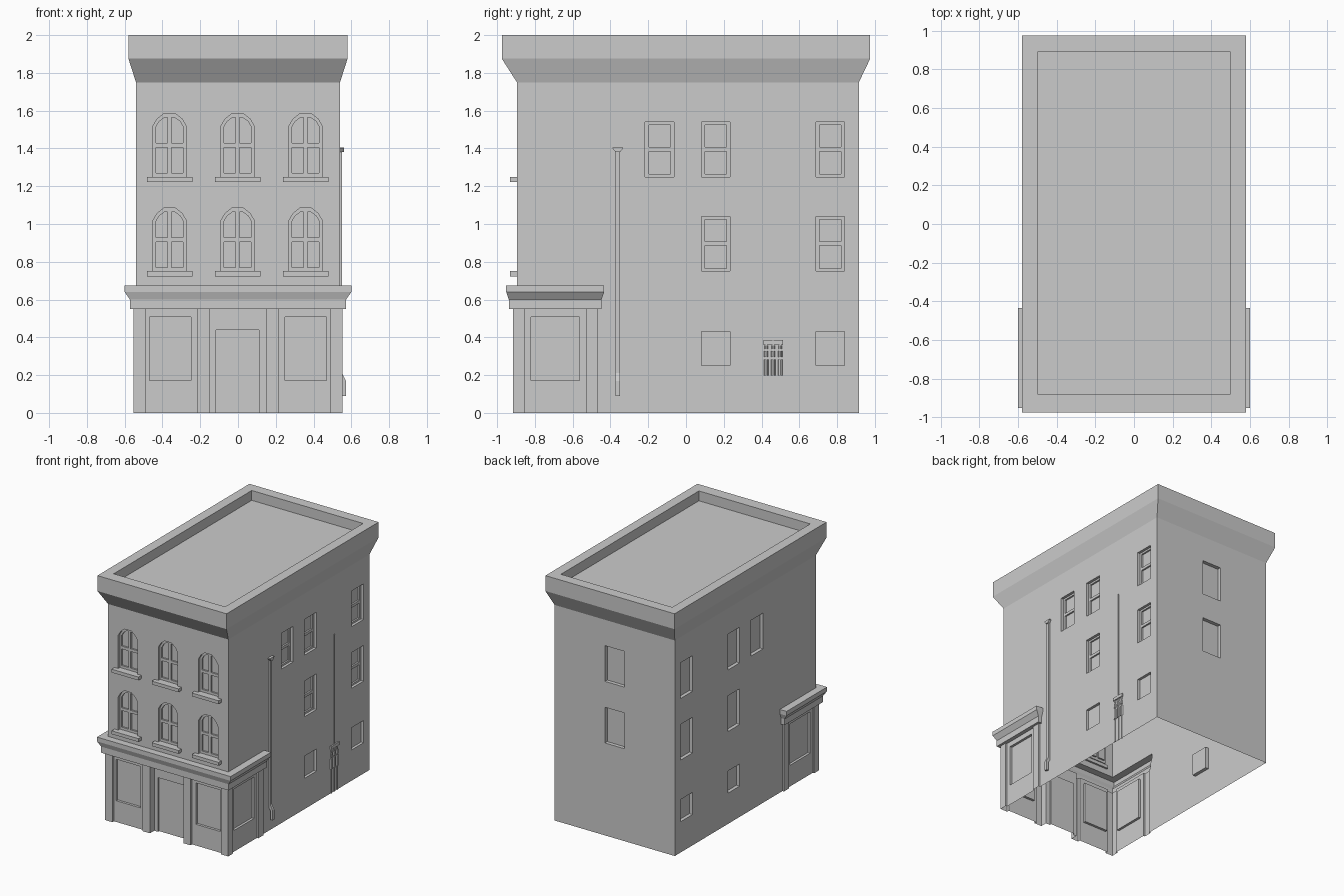
import bpy, bmesh
from mathutils import Matrix

if "Cube" in bpy.data.objects:
    bpy.data.objects.remove(bpy.data.objects["Cube"])


def prism(bm, pts, axis, a, b):
    """Extrude a 2D outline along an axis from a to b."""
    put = {'x': lambda u, v, t: (t, u, v),
           'y': lambda u, v, t: (u, t, v),
           'z': lambda u, v, t: (u, v, t)}[axis]
    lo = [bm.verts.new(put(u, v, a)) for u, v in pts]
    hi = [bm.verts.new(put(u, v, b)) for u, v in pts]
    n = len(pts)
    bm.faces.new(lo)
    bm.faces.new(hi[::-1])
    for i in range(n):
        j = (i + 1) % n
        bm.faces.new((lo[j], lo[i], hi[i], hi[j]))


def box(bm, x0, x1, y0, y1, z0, z1):
    prism(bm, [(x0, y0), (x1, y0), (x1, y1), (x0, y1)], 'z', z0, z1)


def loft(bm, sections):
    """Stack rectangles (half width, y0, y1, z) into a closed solid."""
    rings = [[bm.verts.new(p) for p in ((-x, a, z), (x, a, z), (x, b, z), (-x, b, z))]
             for x, a, b, z in sections]
    bm.faces.new(rings[0])
    bm.faces.new(rings[-1])
    for r, s in zip(rings, rings[1:]):
        for i in range(4):
            j = (i + 1) % 4
            bm.faces.new((r[i], r[j], s[j], s[i]))


def make(name, bm):
    bmesh.ops.recalc_face_normals(bm, faces=bm.faces[:])
    me = bpy.data.meshes.new(name)
    bm.to_mesh(me)
    bm.free()
    ob = bpy.data.objects.new(name, me)
    bpy.context.collection.objects.link(ob)
    return ob


def boolean(target, tool, op):
    m = target.modifiers.new(op, 'BOOLEAN')
    m.operation = op
    m.solver = 'EXACT'
    m.object = tool
    bpy.context.view_layer.objects.active = target
    bpy.ops.object.modifier_apply(modifier=m.name)
    bpy.data.objects.remove(tool)


# Main block with flared roof cornice
bm = bmesh.new()
loft(bm, [(.54, -.895, .915, -.1), (.54, -.895, .915, 1.75),
          (.58, -.975, .975, 1.875), (.58, -.975, .975, 2)])
building = make("building", bm)

# First cut: openings, roof well and entrance bay; second cut: panes and door
cut = bmesh.new()
panes = bmesh.new()
sills = bmesh.new()
box(cut, -.5, .5, -.88, .89, 1.92, 2.2)
box(cut, -.18, .18, -1.1, -.86, -.3, .57)
box(panes, -.117, .112, -1.1, -.845, -.3, .44)

# Arched front windows with four panes and a sill
for z in (.75, 1.25):
    for x in (-.362, -.002, .358):
        half = [(.087, 0), (.087, .27), (.066, .306), (.03, .335)]
        outline = [(x + u, z + v) for u, v in half] + [(x - u, z + v) for u, v in half[::-1]]
        prism(cut, outline, 'y', -1.1, -.873)
        for s in (-1, 1):
            prism(panes, [(x + s * u, z + v) for u, v in
                          ((.01, .02), (.072, .02), (.072, .155), (.01, .155))], 'y', -1.1, -.86)
            prism(panes, [(x + s * u, z + v) for u, v in
                          ((.01, .178), (.072, .178), (.072, .265), (.055, .293),
                           (.028, .313), (.01, .313))], 'y', -1.1, -.86)
        box(sills, x - .12, x + .12, -.932, -.88, z - .027, z)
    # Plain back windows
    box(cut, -.087, .087, .885, 1.2, z, z + .29)

# Side windows: sashes on the right, plain recesses on the left
for z, h, ys in ((.25, .18, (.158, .763)), (.75, .29, (.158, .763)),
                 (1.25, .29, (-.14, .158, .763))):
    for y in ys:
        box(cut, .518, .8, y - .076, y + .076, z, z + h)
        box(cut, -.8, -.512, y - .076, y + .076, z, z + h)
        if h > .2:
            for a, b in ((.015, .135), (.158, .275)):
                box(panes, .505, .8, y - .057, y + .057, z + a, z + b)

# Shop window recesses, front and both sides
for s in (-1, 1):
    x0, x1 = sorted((s * .25, s * .468))
    box(cut, x0, x1, -1.1, -.875, .172, .508)
    x0, x1 = sorted((s * .52, s * .8))
    box(cut, x0, x1, -.82, -.565, .172, .508)

boolean(building, make("opening_cutter", cut), 'DIFFERENCE')

# Shopfront pilasters
bm = bmesh.new()
for s in (-1, 1):
    for a, b, y0, y1 in ((.488, .553, -.915, -.855), (.5, .553, -.53, -.465),
                         (.15, .215, -.915, -.8)):
        x0, x1 = sorted((s * a, s * b))
        box(bm, x0, x1, y0, y1, -.05, .57)
boolean(building, make("pilasters", bm), 'UNION')

# Shopfront entablature
bm = bmesh.new()
loft(bm, [(.572, -.938, -.447, .55), (.572, -.938, -.447, .6),
          (.6, -.952, -.433, .64), (.6, -.952, -.433, .675)])
boolean(building, make("shop_cornice", bm), 'UNION')
boolean(building, make("pane_cutter", panes), 'DIFFERENCE')

# Open the underside so the building is a shell
bm = bmesh.new()
bm.from_mesh(building.data)
bmesh.ops.bisect_plane(bm, geom=bm.verts[:] + bm.edges[:] + bm.faces[:], dist=1e-5,
                       plane_co=(0, 0, 0), plane_no=(0, 0, 1), clear_inner=True)
bm.to_mesh(building.data)
bm.free()
make("window_sills", sills)

# Downpipe with hopper head and kicked outlet
bm = bmesh.new()
prism(bm, [(.535, 1.39), (.551, 1.39), (.551, .21), (.571, .17), (.571, .09),
           (.553, .09), (.553, .16), (.535, .19)], 'y', -.373, -.35)
prism(bm, [(-.373, 1.38), (-.35, 1.38), (-.334, 1.4), (-.334, 1.406),
           (-.388, 1.406), (-.388, 1.4)], 'x', .535, .56)
make("downpipe", bm)

# Utility meters with header box, conduits and riser
bm = bmesh.new()
box(bm, .535, .551, .41, .513, .36, .385)
box(bm, .535, .546, .457, .464, .38, 1.275)
for y in (.424, .461, .499):
    box(bm, .535, .546, y - .004, y + .004, 0, .365)
    for r, z, h in ((.012, .24, .085), (.011, .312, .03), (.009, .348, .02)):
        bmesh.ops.create_cone(bm, cap_ends=True, segments=8, radius1=r, radius2=r, depth=h,
                              matrix=Matrix.Translation((.54, y, z)))
make("utility_meters", bm)
